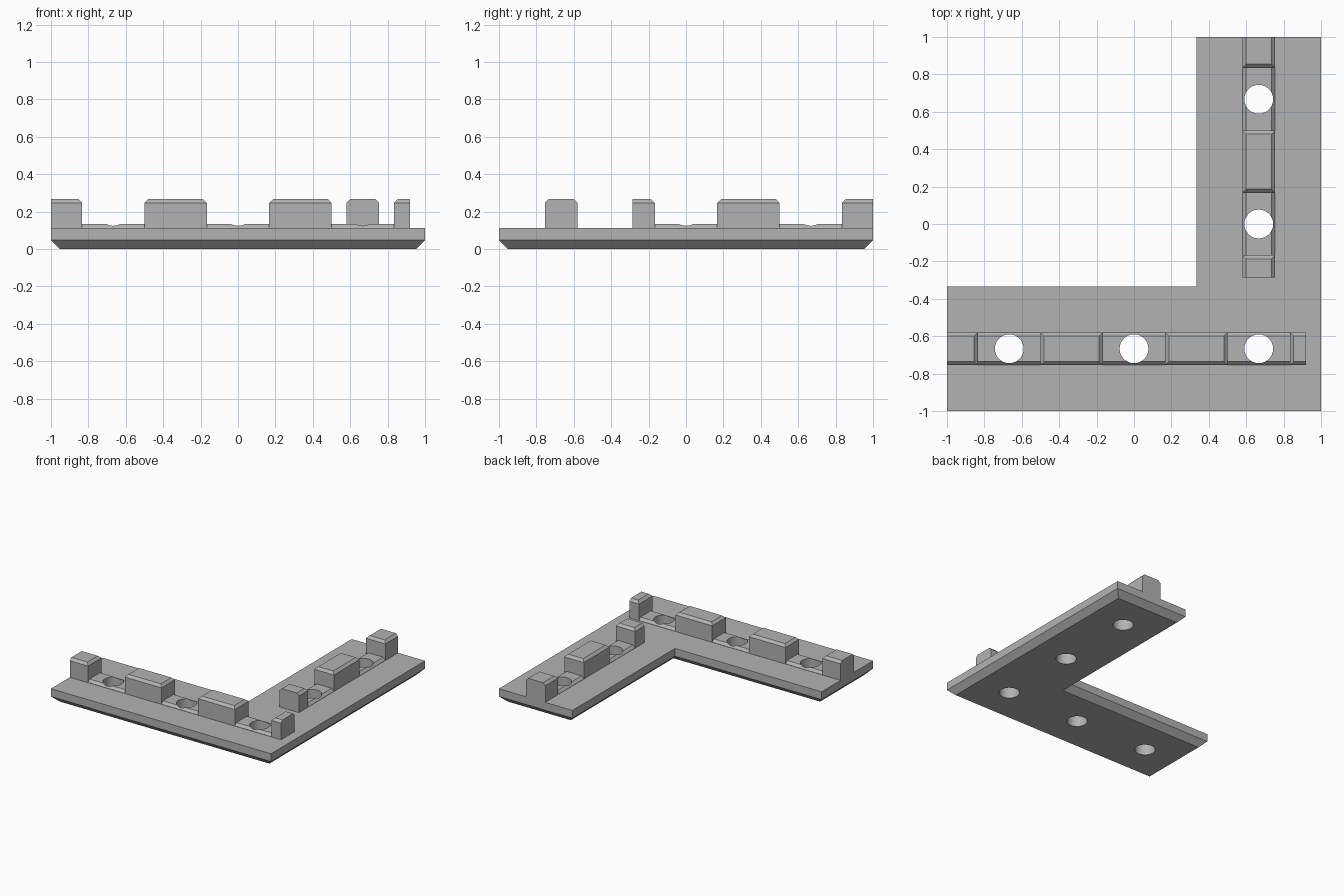
import bpy
import bmesh

cube = bpy.data.objects.get("Cube")
if cube:
    bpy.data.objects.remove(cube, do_unlink=True)

PLATE_TOP, SILL_TOP, BLOCK_TOP = 0.111, 0.133, 0.267
BEVEL, HALF, RAIL, INNER, HOLE_R = 0.02, 0.088, 0.667, 0.333, 0.077

grey = bpy.data.materials.new("plain grey")
grey.use_nodes = True
colour = (0.45, 0.45, 0.45, 1)
grey.diffuse_color = colour
grey.node_tree.nodes["Principled BSDF"].inputs["Base Color"].default_value = colour


def solid(name, rings):
    """Skin a closed solid through a stack of matching outlines."""
    bm = bmesh.new()
    loops = [[bm.verts.new(p) for p in ring] for ring in rings]
    n = len(loops[0])
    for low, high in zip(loops, loops[1:]):
        for i in range(n):
            j = (i + 1) % n
            bm.faces.new((low[i], low[j], high[j], high[i]))
    bm.faces.new(loops[0][::-1])
    bm.faces.new(loops[-1])
    bmesh.ops.recalc_face_normals(bm, faces=bm.faces)
    mesh = bpy.data.meshes.new(name)
    bm.to_mesh(mesh)
    bm.free()
    mesh.materials.append(grey)
    obj = bpy.data.objects.new(name, mesh)
    bpy.context.collection.objects.link(obj)
    return obj


def rail_piece(name, along_x, start, end, top, bevel_start, bevel_end):
    """Bar on the rail, bevelled along its sides and at the chosen ends."""
    def ring(a, b, half, z):
        corners = ((a, -half), (b, -half), (b, half), (a, half))
        if along_x:
            return [(u, v - RAIL, z) for u, v in corners]
        return [(RAIL - v, u, z) for u, v in corners]
    return solid(name, [
        ring(start, end, HALF, PLATE_TOP),
        ring(start, end, HALF, top - BEVEL),
        ring(start + BEVEL * bevel_start, end - BEVEL * bevel_end, HALF - BEVEL, top)])


def drill(obj, centres):
    """Cut round vertical holes and discard the cutters."""
    bpy.context.view_layer.objects.active = obj
    for x, y in centres:
        bpy.ops.mesh.primitive_cylinder_add(vertices=64, radius=HOLE_R, depth=1, location=(x, y, 0))
        cutter = bpy.context.object
        cutter.hide_render = True
        cutter.data.materials.append(grey)
        bpy.context.view_layer.objects.active = obj
        mod = obj.modifiers.new("hole", "BOOLEAN")
        mod.operation, mod.solver, mod.object = "DIFFERENCE", "EXACT", cutter
        bpy.ops.object.modifier_apply(modifier=mod.name)
        bpy.data.objects.remove(cutter, do_unlink=True)
    bpy.ops.object.select_all(action="DESELECT")
    obj.select_set(True)
    bpy.ops.object.shade_smooth_by_angle(angle=0.3)


# L-shaped plate with a bevelled underside; each corner has its inward direction
corners = [(-1, -1, 1, 1), (1, -1, -1, 1), (1, 1, -1, -1),
           (INNER, 1, 1, -1), (INNER, -INNER, 1, -1), (-1, -INNER, 1, -1)]


def outline(inset, z):
    return [(x + dx * inset, y + dy * inset, z) for x, y, dx, dy in corners]


plate = solid("corner_plate", [outline(0.047, 0), outline(0, 0.047), outline(0, PLATE_TOP)])
drill(plate, [(-RAIL, -RAIL), (0, -RAIL), (RAIL, -RAIL), (RAIL, 0), (RAIL, RAIL)])

# Rails: tall blocks with low drilled sills between them
rails = [("front", True, [(-1, -0.835), (-0.5, -0.167), (0.167, 0.5), (0.833, 0.92)]),
         ("side", False, [(-0.287, -0.167), (0.167, 0.5), (0.835, 1)])]
for label, along_x, blocks in rails:
    last = len(blocks) - 1
    for i, (start, end) in enumerate(blocks):
        rail_piece(f"{label}_rail_block_{i + 1}", along_x, start, end, BLOCK_TOP, i > 0, i < last)
        if i < last:
            stop = blocks[i + 1][0]
            sill = rail_piece(f"{label}_rail_sill_{i + 1}", along_x, end, stop, SILL_TOP, False, False)
            centre = round((end + stop) / 2 / RAIL) * RAIL
            drill(sill, [(centre, -RAIL) if along_x else (RAIL, centre)])
